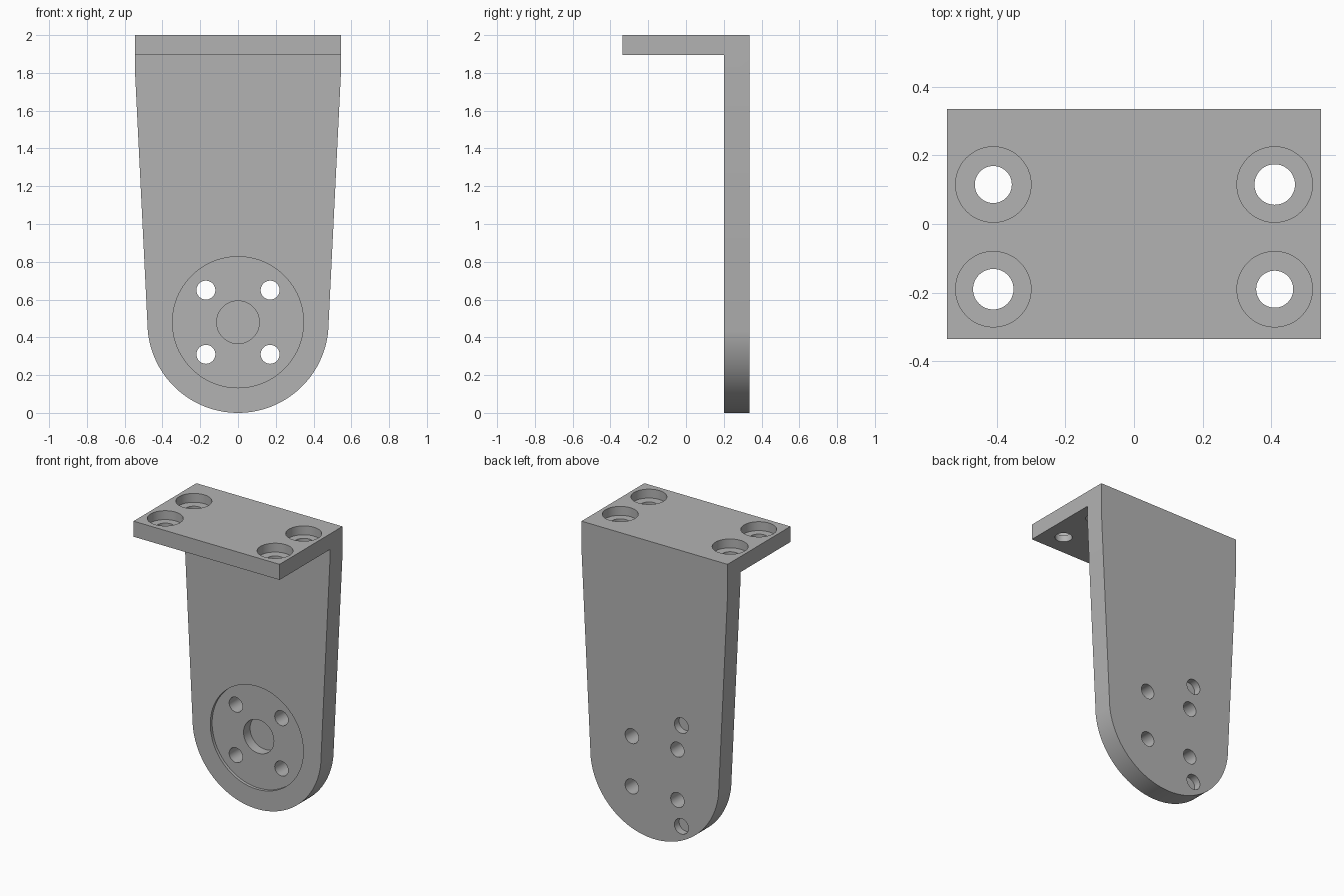
import bpy, bmesh, math
from mathutils import Matrix, Vector

cube = bpy.data.objects.get("Cube")
if cube:
    bpy.data.objects.remove(cube, do_unlink=True)

grey = bpy.data.materials.new("matte grey")
grey.use_nodes = True
grey.diffuse_color = (0.45, 0.45, 0.45, 1)
grey.node_tree.nodes["Principled BSDF"].inputs["Base Color"].default_value = grey.diffuse_color


def add_object(name, bm):
    bmesh.ops.recalc_face_normals(bm, faces=bm.faces)
    mesh = bpy.data.meshes.new(name)
    bm.to_mesh(mesh)
    bm.free()
    mesh.materials.append(grey)
    obj = bpy.data.objects.new(name, mesh)
    bpy.context.collection.objects.link(obj)
    return obj


def prism(name, points, direction):
    """Extrude a closed outline along a direction."""
    bm = bmesh.new()
    face = bm.faces.new([bm.verts.new(p) for p in points])
    new = bmesh.ops.extrude_face_region(bm, geom=[face])["geom"]
    bmesh.ops.translate(bm, vec=Vector(direction),
                        verts=[v for v in new if isinstance(v, bmesh.types.BMVert)])
    return add_object(name, bm)


def drill(name, start, end, radius, sides=48):
    """Cut a round hole between two points."""
    a, b = Vector(start), Vector(end)
    turn = (b - a).to_track_quat('Z', 'Y').to_matrix().to_4x4()
    bm = bmesh.new()
    bmesh.ops.create_cone(bm, cap_ends=True, segments=sides, radius1=radius, radius2=radius,
                          depth=(b - a).length, matrix=Matrix.Translation((a + b) / 2) @ turn)
    combine(add_object(name, bm), 'DIFFERENCE')


def combine(cutter, operation):
    cutter.hide_render = True
    mod = bracket.modifiers.new(cutter.name, 'BOOLEAN')
    mod.object, mod.operation, mod.solver = cutter, operation, 'EXACT'
    bpy.context.view_layer.objects.active = bracket
    bpy.ops.object.modifier_apply(modifier=mod.name)
    bpy.data.objects.remove(cutter, do_unlink=True)


HALF_W, BACK, FACE, FRONT = 0.545, 0.335, 0.2, -0.335
TOP, UNDER, HUB_Z, HUB_R = 2.0, 1.895, 0.48, 0.48

# L-shaped section, trimmed to the tapered outline with a round foot
section = [(BACK, -0.1), (BACK, TOP), (FRONT, TOP), (FRONT, UNDER), (FACE, UNDER), (FACE, -0.1)]
bracket = prism("bracket", [(-0.7, y, z) for y, z in section], (1.4, 0, 0))

arc = [math.radians(-6 - 168 * i / 72) for i in range(73)]
outline = [(-HALF_W, 1.8), (-HALF_W, 2.2), (HALF_W, 2.2), (HALF_W, 1.8)]
outline += [(HUB_R * math.cos(a), HUB_Z + HUB_R * math.sin(a)) for a in arc]
combine(prism("outline_trim", [(x, -0.6, z) for x, z in outline], (0, 1.2, 0)), 'INTERSECT')

# Hub: shallow round recess, blind centre bore and four through holes
drill("hub_recess", (0, 0.1, HUB_Z), (0, FACE + 0.02, HUB_Z), 0.347, 96)
drill("centre_bore", (0, 0.1, HUB_Z), (0, FACE + 0.09, HUB_Z), 0.113)
for x in (-0.17, 0.17):
    for dz in (-0.17, 0.17):
        drill("hub_hole", (x, 0.1, HUB_Z + dz), (x, 0.5, HUB_Z + dz), 0.05)

# Two blind holes in the back
for dz in (-0.34, 0.34):
    drill("back_pin_hole", (-0.2, 0.5, HUB_Z + dz), (-0.2, BACK - 0.05, HUB_Z + dz), 0.052)

# Counterbored screw holes in the top flange
for x in (-0.41, 0.41):
    for y in (-0.19, 0.115):
        radius = 0.059 if x * y > 0 else 0.054
        drill("screw_seat", (x, y, TOP + 0.1), (x, y, TOP - 0.06), 0.11)
        drill("screw_hole", (x, y, TOP + 0.1), (x, y, UNDER - 0.05), radius)

bpy.ops.object.select_all(action='DESELECT')
bracket.select_set(True)
bpy.context.view_layer.objects.active = bracket
bpy.ops.object.shade_smooth_by_angle(angle=math.radians(30))
